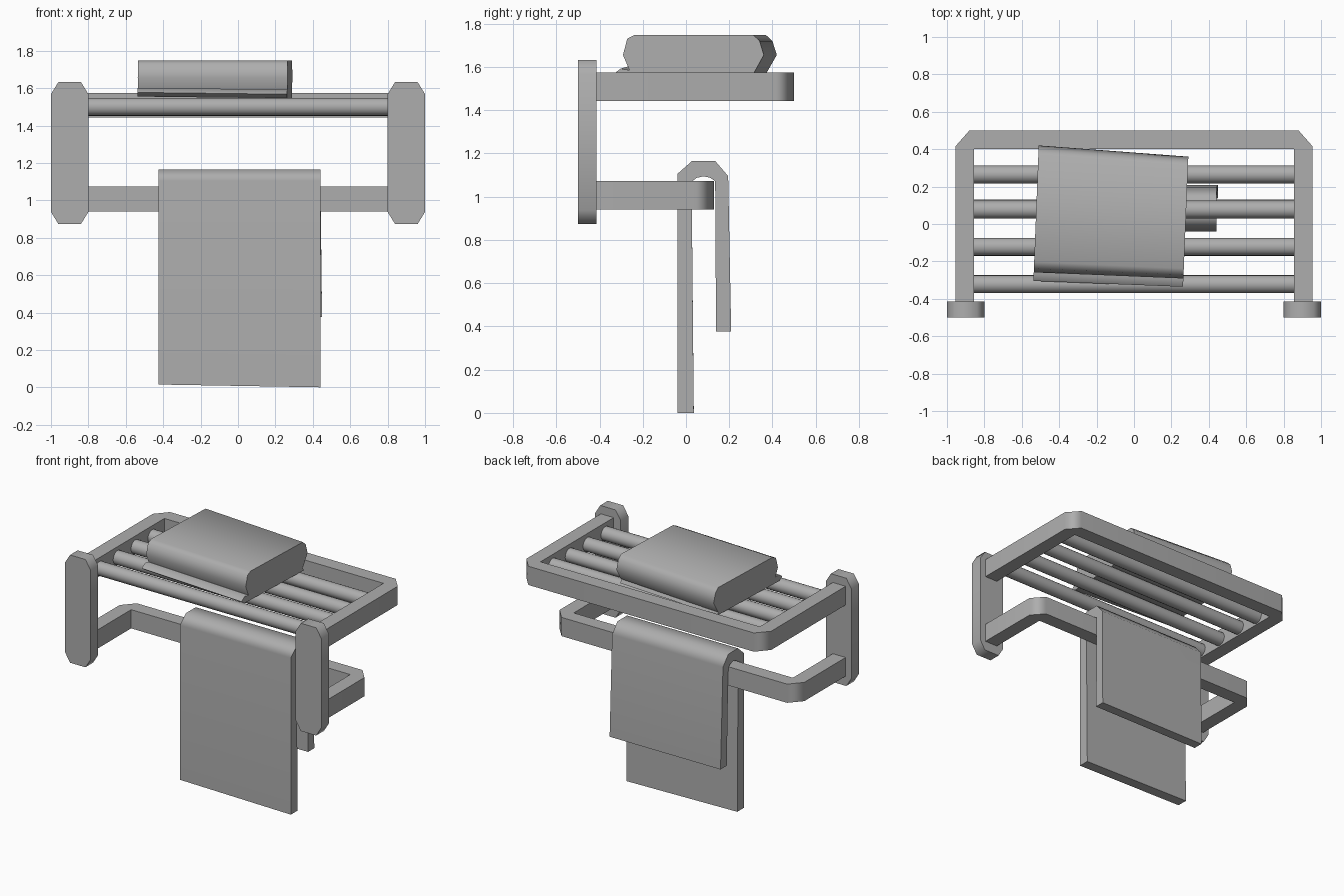
import bpy, bmesh, math
from mathutils import Vector

if "Cube" in bpy.data.objects:
    bpy.data.objects.remove(bpy.data.objects["Cube"])

grey = bpy.data.materials.new("mid_grey")
grey.diffuse_color = (0.42, 0.42, 0.42, 1)
grey.use_nodes = True
grey.node_tree.nodes["Principled BSDF"].inputs["Base Color"].default_value = grey.diffuse_color


def prism(name, pts, axis, lo, hi, warp=None, angle=50, weighted=False):
    """Extrude a 2D outline along an axis, optionally warping the points."""
    bm = bmesh.new()

    def place(p, d):
        v = {'x': (d, p[0], p[1]), 'y': (p[0], d, p[1]), 'z': (p[0], p[1], d)}[axis]
        return Vector(warp(*v) if warp else v)

    a = [bm.verts.new(place(p, lo)) for p in pts]
    b = [bm.verts.new(place(p, hi)) for p in pts]
    n = len(pts)
    for i in range(n):
        j = (i + 1) % n
        bm.faces.new((a[i], a[j], b[j], b[i]))
    bm.faces.new(a[::-1])
    bm.faces.new(b)
    bmesh.ops.recalc_face_normals(bm, faces=bm.faces)
    mesh = bpy.data.meshes.new(name)
    bm.to_mesh(mesh)
    bm.free()
    mesh.materials.append(grey)
    ob = bpy.data.objects.new(name, mesh)
    bpy.context.collection.objects.link(ob)
    bpy.ops.object.select_all(action='DESELECT')
    bpy.context.view_layer.objects.active = ob
    ob.select_set(True)
    bpy.ops.object.shade_smooth_by_angle(angle=math.radians(angle))
    if weighted:  # keeps the large faces evenly shaded
        ob.modifiers.new("even_shading", 'WEIGHTED_NORMAL').keep_sharp = True
    return ob


def u_frame(name, y_end, z0, z1):
    """U-shaped flat rail reaching out from the wall plates, outer corners cut."""
    half = [(0.855, -0.42), (0.955, -0.42), (0.955, y_end - 0.085), (0.88, y_end)]
    outer = half[1:] + [(-x, y) for x, y in reversed(half)]
    inner = [(-0.855, y_end - 0.1), (0.855, y_end - 0.1), half[0]]
    return prism(name, outer + inner, 'z', z0, z1, weighted=True)


# Wall plates with cut corners
for side, cx in (("left", -0.9), ("right", 0.9)):
    quarter = [(0.1, 0.315), (0.06, 0.38)]
    outline = quarter + [(-x, z) for x, z in reversed(quarter)]
    outline += [(-x, -z) for x, z in outline]
    prism(side + "_wall_plate", [(cx + x, 1.253 + z) for x, z in outline],
          'y', -0.5, -0.415, angle=65)

# Shelf frame and lower towel rail
u_frame("shelf_frame", 0.5, 1.443, 1.575)
u_frame("lower_rail", 0.13, 0.941, 1.073)

# Shelf rods
for i, y in enumerate((-0.322, -0.122, 0.077, 0.265)):
    circle = [(y + 0.048 * math.cos(math.tau * k / 20),
               1.5 + 0.048 * math.sin(math.tau * k / 20)) for k in range(20)]
    prism(f"shelf_rod_{i + 1}", circle, 'x', -0.86, 0.86)


# Towel draped over the lower rail, hanging slightly askew
def hang(x, y, z):
    drop = max(0.0, 1.1 - z)
    if z < 0.1:
        z = 0.008 - 0.017 * x
    elif y > 0.1:
        x += 0.013 * drop
    return x, y, z


drape = [(-0.04, 0), (-0.04, 1.105), (0.028, 1.165), (0.135, 1.165),
         (0.195, 1.095), (0.209, 0.377), (0.139, 0.377), (0.135, 1.072),
         (0.11, 1.088), (0.08, 1.094), (0.05, 1.087), (0.026, 1.07), (0.036, 0)]
prism("hanging_towel", drape, 'x', -0.425, 0.44, hang, weighted=True)


# Folded towel lying slightly turned on the shelf
def turn(x, y, z):
    return -0.125 + x + 0.04 * y, y - (0.055 + 0.051 * y) * x, z


fold = [(-0.24, 1.575), (-0.275, 1.655), (-0.255, 1.73), (-0.22, 1.748),
        (0.34, 1.748), (0.37, 1.72), (0.39, 1.655), (0.345, 1.575)]
prism("folded_towel", fold, 'x', -0.4, 0.4, turn)


# Loose lower layer of the folded towel, sticking out at the front
def flap(x, y, z):
    x, y, z = turn(x, y, z)
    return x, y, z - 0.012 * (x + 0.125)


layer = [(-0.32, 1.572), (-0.285, 1.597), (-0.22, 1.585), (0.33, 1.585),
         (0.35, 1.55), (-0.29, 1.55)]
prism("folded_towel_lower_layer", layer, 'x', -0.4, 0.4, flap)
